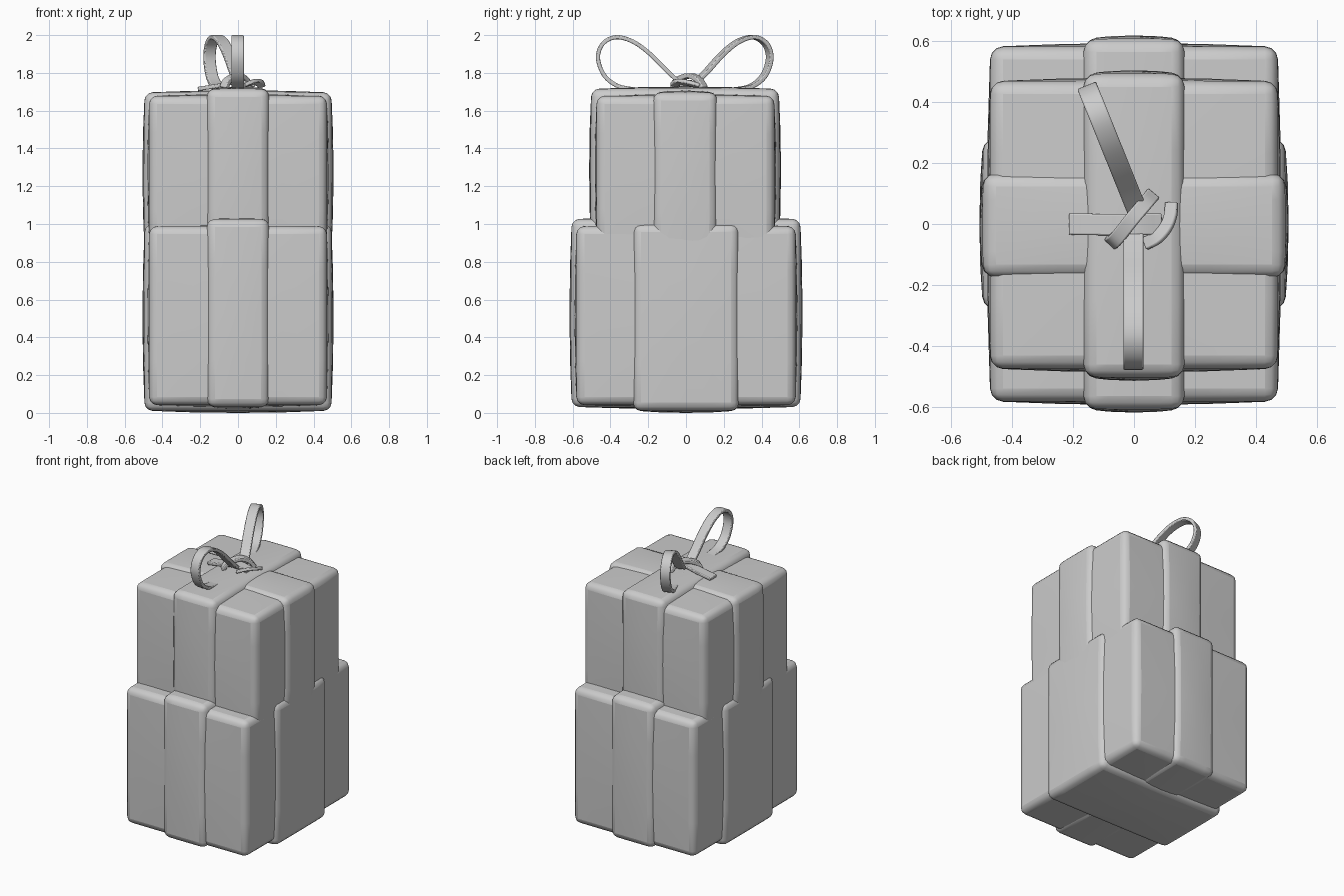
import bpy, bmesh, math
from mathutils import Vector

if "Cube" in bpy.data.objects:
    bpy.data.objects.remove(bpy.data.objects["Cube"])


def finish(obj, bevel, segments):
    mod = obj.modifiers.new("soft_edges", 'BEVEL')
    mod.width = bevel
    mod.segments = segments
    mod.limit_method = 'ANGLE'
    mod.angle_limit = math.radians(50)
    bpy.ops.object.select_all(action='DESELECT')
    obj.select_set(True)
    bpy.context.view_layer.objects.active = obj
    bpy.ops.object.shade_smooth_by_angle(angle=math.radians(40))


def add_mesh(name, bm):
    bmesh.ops.recalc_face_normals(bm, faces=bm.faces)
    mesh = bpy.data.meshes.new(name)
    bm.to_mesh(mesh)
    bm.free()
    obj = bpy.data.objects.new(name, mesh)
    bpy.context.collection.objects.link(obj)
    return obj


def soft_box(name, hx, hy, z0, z1, cy=0.0, puff=0.012):
    """Bevelled block whose faces swell gently towards their middles."""
    bm = bmesh.new()
    bmesh.ops.create_cube(bm, size=2)
    bmesh.ops.subdivide_edges(bm, edges=bm.edges[:], cuts=3, use_grid_fill=True)
    half = Vector((hx, hy, (z1 - z0) / 2))
    for v in bm.verts:
        p = v.co.copy()
        for i in range(3):
            a, b = p[(i + 1) % 3], p[(i + 2) % 3]
            swell = puff * (1 - a * a) * (1 - b * b)
            v.co[i] = p[i] * (half[i] - puff + swell)
        v.co += Vector((0, cy, (z0 + z1) / 2))
    finish(add_mesh(name, bm), 0.042, 3)


def smooth_path(pts, steps=6):
    pts = [Vector(p) for p in pts]
    pts = [2 * pts[0] - pts[1]] + pts + [2 * pts[-1] - pts[-2]]
    out = []
    for a, b, c, d in zip(pts, pts[1:], pts[2:], pts[3:]):
        for k in range(steps):
            t = k / steps
            out.append(0.5 * (2 * b + (c - a) * t + (2 * a - 5 * b + 4 * c - d) * t * t
                              + (3 * b - a - 3 * c + d) * t ** 3))
    return out + [pts[-2]]


def strip(name, pts, across, width, thick=0.022):
    """Flat ribbon swept along a path, its width lying along 'across'."""
    path = smooth_path(pts)
    across = Vector(across).normalized()
    bm = bmesh.new()
    rings = []
    for i, p in enumerate(path):
        tan = (path[min(i + 1, len(path) - 1)] - path[max(i - 1, 0)]).normalized()
        side = (across - tan * across.dot(tan)).normalized()
        w, n = side * width / 2, tan.cross(side) * thick / 2
        rings.append([bm.verts.new(p + q) for q in (w + n, n - w, -w - n, w - n)])
    for r, s in zip(rings, rings[1:]):
        for k in range(4):
            bm.faces.new((r[k], r[(k + 1) % 4], s[(k + 1) % 4], s[k]))
    bm.faces.new(rings[0])
    bm.faces.new(rings[-1])
    finish(add_mesh(name, bm), 0.005, 2)


# lower parcel and its bands
soft_box("lower_box", 0.482, 0.592, 0.03, 1.0)
soft_box("lower_front_band", 0.177, 0.617, 0.02, 1.038)
soft_box("lower_side_band", 0.506, 0.292, 0.0, 1.012)

# upper parcel and its bands
soft_box("upper_box", 0.482, 0.482, 0.86, 1.69, -0.003)
soft_box("upper_front_band", 0.177, 0.508, 0.84, 1.727, -0.005)
soft_box("upper_side_band", 0.506, 0.182, 0.83, 1.708, -0.005)

# bow loops: teardrop profile as (distance from knot, height)
LOOP = [(0.03, 1.745), (0.1, 1.81), (0.19, 1.90), (0.28, 1.965), (0.37, 1.989),
        (0.44, 1.955), (0.466, 1.88), (0.435, 1.79), (0.37, 1.735), (0.29, 1.715),
        (0.18, 1.71), (0.05, 1.715)]


def bow_loop(name, direction, start, stretch):
    d = Vector((math.cos(direction), math.sin(direction), 0))
    pts = [Vector(start) + d * r * stretch + Vector((0, 0, z)) for r, z in LOOP]
    strip(name, pts, (-d.y, d.x, 0), 0.066)


bow_loop("front_bow_loop", math.radians(-90), (-0.002, 0, 0), 1.0)
bow_loop("back_bow_loop", math.radians(112), (0.02, 0.02, 0), 0.98)

# tail lying across the top
strip("flat_tail", [(-0.212, 0, 1.715), (-0.1, -0.002, 1.733), (0, -0.002, 1.752),
                    (0.09, 0, 1.735)], (0, 1, 0), 0.07)

# knot strap wrapping over diagonally
strip("knot", [(-0.075, -0.06, 1.72), (-0.055, -0.045, 1.76), (-0.005, 0.018, 1.785),
               (0.035, 0.065, 1.765), (0.06, 0.095, 1.72)], (1, -0.85, 0), 0.048, 0.026)

# short curled end beside the knot
strip("curled_tail", [(0.035, -0.065, 1.735), (0.075, -0.045, 1.75), (0.105, -0.01, 1.75),
                      (0.12, 0.03, 1.742), (0.123, 0.07, 1.73)], (1, -0.4, 0.5), 0.042)
